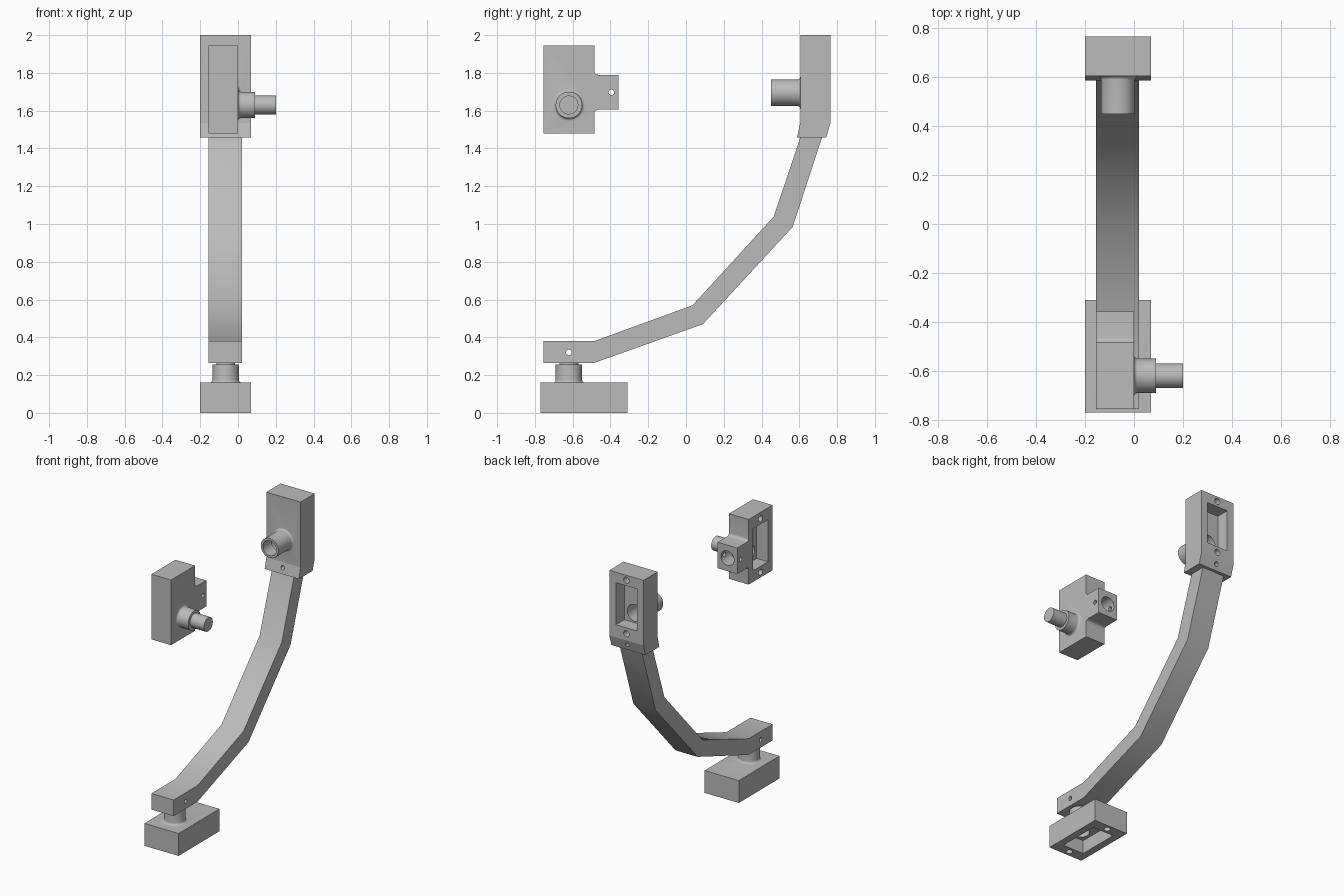
import bpy, bmesh, math
from mathutils import Matrix, Vector

if "Cube" in bpy.data.objects:
    bpy.data.objects.remove(bpy.data.objects["Cube"])

grey = bpy.data.materials.new("plain_grey")
grey.diffuse_color = (0.5, 0.5, 0.5, 1)
grey.use_nodes = True
grey.node_tree.nodes["Principled BSDF"].inputs["Base Color"].default_value = grey.diffuse_color


def frame(origin, v, w):
    """Local frame: u = v x w, v = long axis, w = outward axis."""
    v, w = Vector(v), Vector(w)
    m = Matrix((v.cross(w), v, w)).transposed().to_4x4()
    m.translation = origin
    return m


def rings_object(name, rings, m):
    """Skin a stack of equal-sized point rings and cap both ends."""
    bm = bmesh.new()
    loops = [[bm.verts.new(m @ Vector(p)) for p in r] for r in rings]
    n = len(loops[0])
    for a, b in zip(loops, loops[1:]):
        for i in range(n):
            j = (i + 1) % n
            bm.faces.new((a[i], a[j], b[j], b[i]))
    bm.faces.new(loops[0])
    bm.faces.new(loops[-1])
    bmesh.ops.recalc_face_normals(bm, faces=bm.faces)
    me = bpy.data.meshes.new(name)
    bm.to_mesh(me)
    bm.free()
    me.materials.append(grey)
    ob = bpy.data.objects.new(name, me)
    bpy.context.collection.objects.link(ob)
    return ob


def prism(name, pts, w0, w1, m):
    return rings_object(name, [[(u, v, w) for u, v in pts] for w in (w0, w1)], m)


def lathe(name, profile, m, c=(0, 0), n=40):
    ang = [2 * math.pi * i / n for i in range(n)]
    return rings_object(name, [[(c[0] + r * math.cos(a), c[1] + r * math.sin(a), w)
                                for a in ang] for r, w in profile], m)


def rod(r, w0, w1, m, c=(0, 0), n=32):
    return lathe("cutter", [(r, w0), (r, w1)], m, c, n)


def combine(ob, others, op):
    bpy.context.view_layer.objects.active = ob
    for o in others:
        mod = ob.modifiers.new("combine", 'BOOLEAN')
        mod.operation, mod.solver, mod.object = op, 'EXACT', o
        bpy.ops.object.modifier_apply(modifier=mod.name)
        bpy.data.objects.remove(o)


def rect(u0, u1, v0, v1):
    return [(u0, v0), (u1, v0), (u1, v1), (u0, v1)]


def fillet(cu, cv, r, a0, a1, n=5):
    return [(cu + r * math.cos(math.radians(a0 + (a1 - a0) * i / n)),
             cv + r * math.sin(math.radians(a0 + (a1 - a0) * i / n))) for i in range(n + 1)]


def housing(name, outline, depth, tube_len, m, through=False):
    """Block with a collar on the front and a screw-rimmed pocket on the back."""
    ob = prism(name, outline, -depth, 0, m)
    flare = fillet(0.085, 0.015, 0.015, 270, 180)
    collar = lathe("collar", [(0.085, -0.03)] + flare + [(0.07, tube_len)], m)
    combine(ob, [collar], 'UNION')
    cuts = [prism("cutter", rect(-0.083, 0.083, -0.07, 0.23), -0.3, -0.065, m),
            rod(0.06, -0.1, 0.06, m)]
    cuts += [rod(0.022, -0.3, -0.06, m, (0, v), 20) for v in (-0.112, 0.27)]
    if through:
        cuts.append(rod(0.053, 0.03, 0.3, m))
    combine(ob, cuts, 'DIFFERENCE')
    return ob


# frames for the three housings and for side profiles (y, z, x) and depth profiles (x, z)
base_f = frame((-0.065, -0.62, 0.16), (0, 1, 0), (0, 0, 1))
top_f = frame((-0.065, 0.605, 1.695), (0, 0, 1), (0, -1, 0))
loose_f = frame((0, -0.62, 1.63), (0, 0, 1), (1, 0, 0))
side_f = frame((0, 0, 0), (0, 0, 1), (1, 0, 0))
back_f = frame((0, 0, 0), (0, 0, 1), (0, -1, 0))

# base housing and top housing
base = housing("base_housing", rect(-0.135, 0.135, -0.15, 0.31), 0.16, 0.095, base_f)
top = housing("top_housing", rect(-0.135, 0.135, -0.16, 0.305), 0.16, 0.155, top_f, True)

# loose housing with a filleted side lug
lug = ([(-0.135, -0.15), (0.135, -0.15)] + fillet(0.155, -0.045, 0.02, 180, 90)
       + [(0.263, -0.025), (0.263, 0.16)] + fillet(0.155, 0.18, 0.02, 270, 180)
       + [(0.135, 0.315), (-0.135, 0.315)])
loose = housing("loose_housing", lug, 0.155, 0.09, loose_f)
socket_f = frame((-0.0775, -0.357, 1.697), (0, 0, 1), (0, 1, 0))
combine(loose, [rod(0.052, -0.11, 0.1, socket_f),
                rod(0.015, -0.3, 0.1, loose_f, (0.225, 0.067), 16)], 'DIFFERENCE')

# pivot pins
base_pin = lathe("base_pin", [(0.05, 0.055), (0.05, 0.2)], base_f)
loose_pin = lathe("loose_pin", [(0.05, 0.055), (0.05, 0.2)], loose_f)

# bent arm
arm = prism("arm", [(-0.755, 0.265), (-0.485, 0.265), (0.09, 0.47), (0.565, 0.985),
                    (0.742, 1.525), (0.627, 1.525), (0.465, 1.04), (0.035, 0.57),
                    (-0.485, 0.38), (-0.755, 0.38)], -0.155, 0.02, side_f)
combine(arm, [rod(0.052, 0.05, 0.205, base_f),
              rod(0.015, -0.4, 0.3, side_f, (-0.62, 0.32), 16),
              rod(0.015, -0.9, -0.5, back_f, (-0.065, 1.5), 16)], 'DIFFERENCE')
combine(base_pin, [rod(0.015, -0.4, 0.3, side_f, (-0.62, 0.32), 16)], 'DIFFERENCE')

# slanted neck under the top housing
neck = prism("neck", [(0.587, 1.458), (0.742, 1.458), (0.765, 1.535), (0.605, 1.535)],
             -0.2, 0.07, side_f)
combine(neck, [rod(0.015, -0.9, -0.5, back_f, (-0.065, 1.5), 16)], 'DIFFERENCE')

# smooth the round surfaces, keep edges sharp
for ob in bpy.context.scene.objects:
    bpy.ops.object.select_all(action='DESELECT')
    ob.select_set(True)
    bpy.context.view_layer.objects.active = ob
    bpy.ops.object.shade_smooth_by_angle(angle=math.radians(30))
